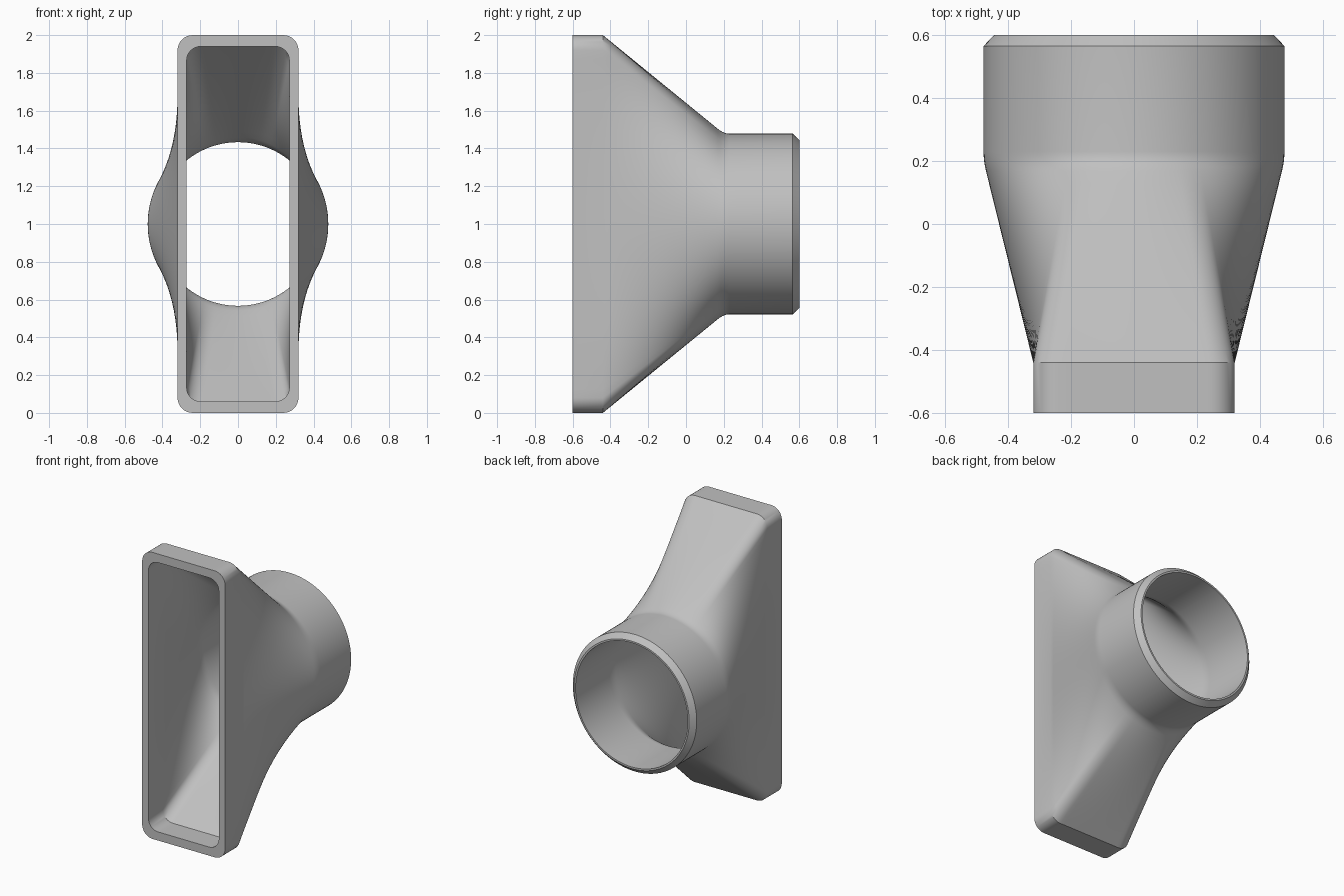
import bpy, bmesh, math
from mathutils import Vector

cube = bpy.data.objects.get("Cube")
if cube:
    bpy.data.objects.remove(cube, do_unlink=True)

Y_FRONT, Y_NECK, Y_PIPE, Y_CHAMFER, Y_BACK = -0.6, -0.44, 0.2, 0.565, 0.6
CENTRE_Z = 1.0


def quarter(hx, hz, r):
    """One quarter of a rounded rectangle, with the matching pipe angles."""
    pts = [Vector((hx, (hz - r) * i / 20)) for i in range(20)]
    for i in range(9):
        a = math.pi / 2 * i / 8
        pts.append(Vector((hx - r + r * math.cos(a), hz - r + r * math.sin(a))))
    pts += [Vector(((hx - r) * (1 - i / 10), hz)) for i in range(1, 11)]
    run = [0.0]
    for a, b in zip(pts, pts[1:]):
        run.append(run[-1] + (b - a).length)
    return pts, [s / run[-1] * math.pi / 2 for s in run]


def full_loop(q):
    """Mirror a quarter outline into a closed loop."""
    half = q + [Vector((-p.x, p.y)) for p in reversed(q[:-1])]
    return half + [Vector((p.x, -p.y)) for p in reversed(half[1:-1])]


def skin(hx, hz, corner, radius):
    """Rings from the rectangular mouth to the start of the round pipe."""
    pts, angles = quarter(hx, hz, corner)
    rect = full_loop(pts)
    circle = full_loop([Vector((math.cos(a), math.sin(a))) * radius for a in angles])

    def place(loop, y):
        return [Vector((p.x, y, p.y + CENTRE_Z)) for p in loop]

    start, end = place(rect, Y_NECK), place(circle, Y_PIPE)
    rings = [place(rect, Y_FRONT)]
    for i in range(17):
        t = 0.95 * i / 16
        rings.append([a.lerp(b, t) for a, b in zip(start, end)])
    # Soft blend into the pipe
    blend, after = rings[-1], place(circle, Y_PIPE + 0.03)
    for i in range(1, 6):
        t = i / 5
        rings.append([a.lerp(b, t).lerp(b.lerp(c, t), t)
                      for a, b, c in zip(blend, end, after)])
    return rings, lambda y, s=1.0: place([p * s for p in circle], y)


# Outer skin with chamfered pipe end, then inner skin back to the mouth
outer, outer_pipe = skin(0.32, 1.0, 0.08, 0.478)
outer += [outer_pipe(Y_CHAMFER), outer_pipe(Y_BACK, 0.445 / 0.478)]
inner, inner_pipe = skin(0.272, 0.94, 0.075, 0.433)
inner.append(inner_pipe(Y_BACK))
rings = outer + inner[::-1]

bm = bmesh.new()
loops = [[bm.verts.new(p) for p in ring] for ring in rings]
for a, b in zip(loops, loops[1:] + loops[:1]):
    n = len(a)
    for i in range(n):
        j = (i + 1) % n
        bm.faces.new((a[i], a[j], b[j], b[i]))
bmesh.ops.recalc_face_normals(bm, faces=bm.faces)
mesh = bpy.data.meshes.new("duct_adapter")
bm.to_mesh(mesh)
bm.free()

# Plain grey material
grey = bpy.data.materials.new("grey plastic")
grey.use_nodes = True
colour = (0.53, 0.53, 0.53, 1.0)
grey.diffuse_color = colour
grey.node_tree.nodes["Principled BSDF"].inputs["Base Color"].default_value = colour
mesh.materials.append(grey)

adapter = bpy.data.objects.new("duct_adapter", mesh)
bpy.context.collection.objects.link(adapter)
bpy.ops.object.select_all(action="DESELECT")
adapter.select_set(True)
bpy.context.view_layer.objects.active = adapter
bpy.ops.object.shade_smooth_by_angle(angle=math.radians(30))
